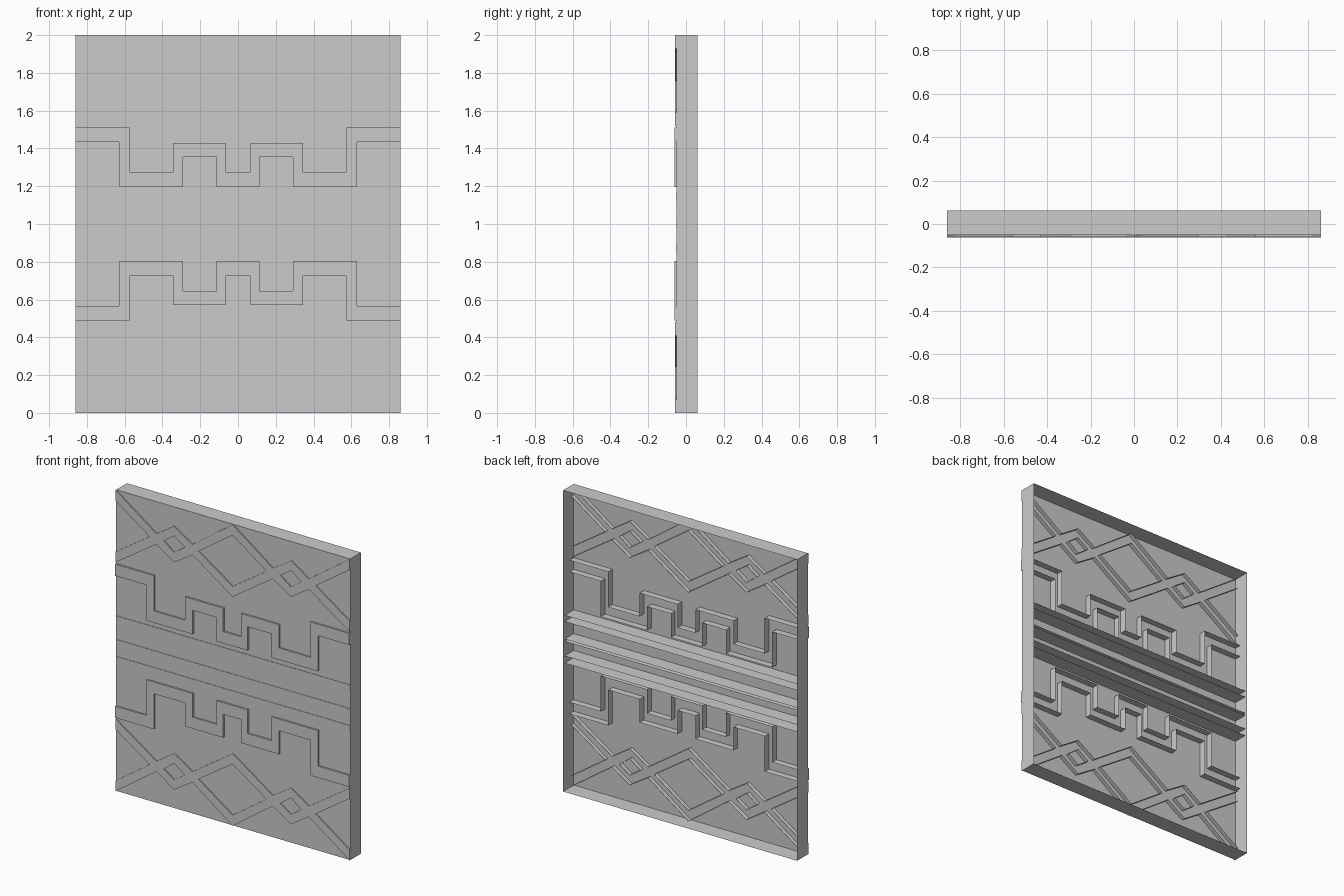
import bpy, bmesh

if "Cube" in bpy.data.objects:
    bpy.data.objects.remove(bpy.data.objects["Cube"])

HALF_W, HEIGHT = 0.86, 2.0
BACK, PANEL_FRONT = 0.062, -0.05


def finish(name, bm, mirror=False):
    me = bpy.data.meshes.new(name)
    bm.to_mesh(me)
    bm.free()
    ob = bpy.data.objects.new(name, me)
    bpy.context.collection.objects.link(ob)
    if mirror:
        mod = ob.modifiers.new("mirror_x", 'MIRROR')
        mod.use_axis[0] = True
        mod.use_clip = True
    return ob


def relief(name, loops, front, back, flip=False):
    """Right half of an open-backed raised shape, mirrored across x = 0."""
    bm = bmesh.new()
    edges = []
    for loop in loops:
        vs = [bm.verts.new((x, front, HEIGHT - z if flip else z)) for x, z in loop]
        edges += [bm.edges.new((vs[i - 1], vs[i])) for i in range(len(vs))]
    # side walls run back from every outline edge except the centre seam
    walls = [e for e in edges if max(v.co.x for v in e.verts) > 1e-5]
    bmesh.ops.triangle_fill(bm, edges=edges, use_beauty=True, normal=(0, -1, 0))
    caps = list(bm.faces)
    ext = bmesh.ops.extrude_edge_only(bm, edges=walls)["geom"]
    for v in ext:
        if isinstance(v, bmesh.types.BMVert):
            v.co.y = back
    bmesh.ops.recalc_face_normals(bm, faces=bm.faces[:])
    if caps[0].normal.y > 0:
        bmesh.ops.reverse_faces(bm, faces=bm.faces[:])
    return finish(name, bm, mirror=True)


# panel: thin-walled tray open at the back
bm = bmesh.new()
bmesh.ops.create_cube(bm, size=1)
for v in bm.verts:
    v.co.x *= 2 * HALF_W
    v.co.y = BACK if v.co.y > 0 else PANEL_FRONT
    v.co.z = HEIGHT if v.co.z > 0 else 0
bm.normal_update()
bmesh.ops.delete(bm, geom=[f for f in bm.faces if f.normal.y > 0.9], context='FACES')
finish("panel", bm)

# crossing zigzag lattice, with the small diamond as a hole
lattice = [(0, 2), (.295, 1.79), (.43, 1.875), (.56, 1.79), (HALF_W, 2),
           (HALF_W, 1.93), (.61, 1.757), (HALF_W, 1.59), (HALF_W, 1.52),
           (.56, 1.72), (.43, 1.635), (.295, 1.72), (0, 1.52),
           (0, 1.59), (.25, 1.757), (0, 1.93)]
diamond = [(.43, 1.81), (.505, 1.757), (.43, 1.70), (.35, 1.757)]

# stepped key border
steps = [(0, 1.275), (.065, 1.275), (.065, 1.43), (.345, 1.43), (.345, 1.275),
         (.575, 1.275), (.575, 1.51), (HALF_W, 1.51), (HALF_W, 1.433),
         (.63, 1.433), (.63, 1.197), (.29, 1.197), (.29, 1.355),
         (.115, 1.355), (.115, 1.197), (0, 1.197)]

for side, flip in (("upper", False), ("lower", True)):
    relief(side + "_lattice", [lattice, diamond], -0.057, -0.023, flip)
    relief(side + "_step_border", [steps], -0.062, -0.005, flip)

# three straight horizontal bands
for name, z0, z1 in (("upper", 1.122, 1.164), ("middle", 0.99, 1.006), ("lower", 0.846, 0.894)):
    relief(name + "_band", [[(0, z0), (HALF_W, z0), (HALF_W, z1), (0, z1)]], -0.053, 0.045)
